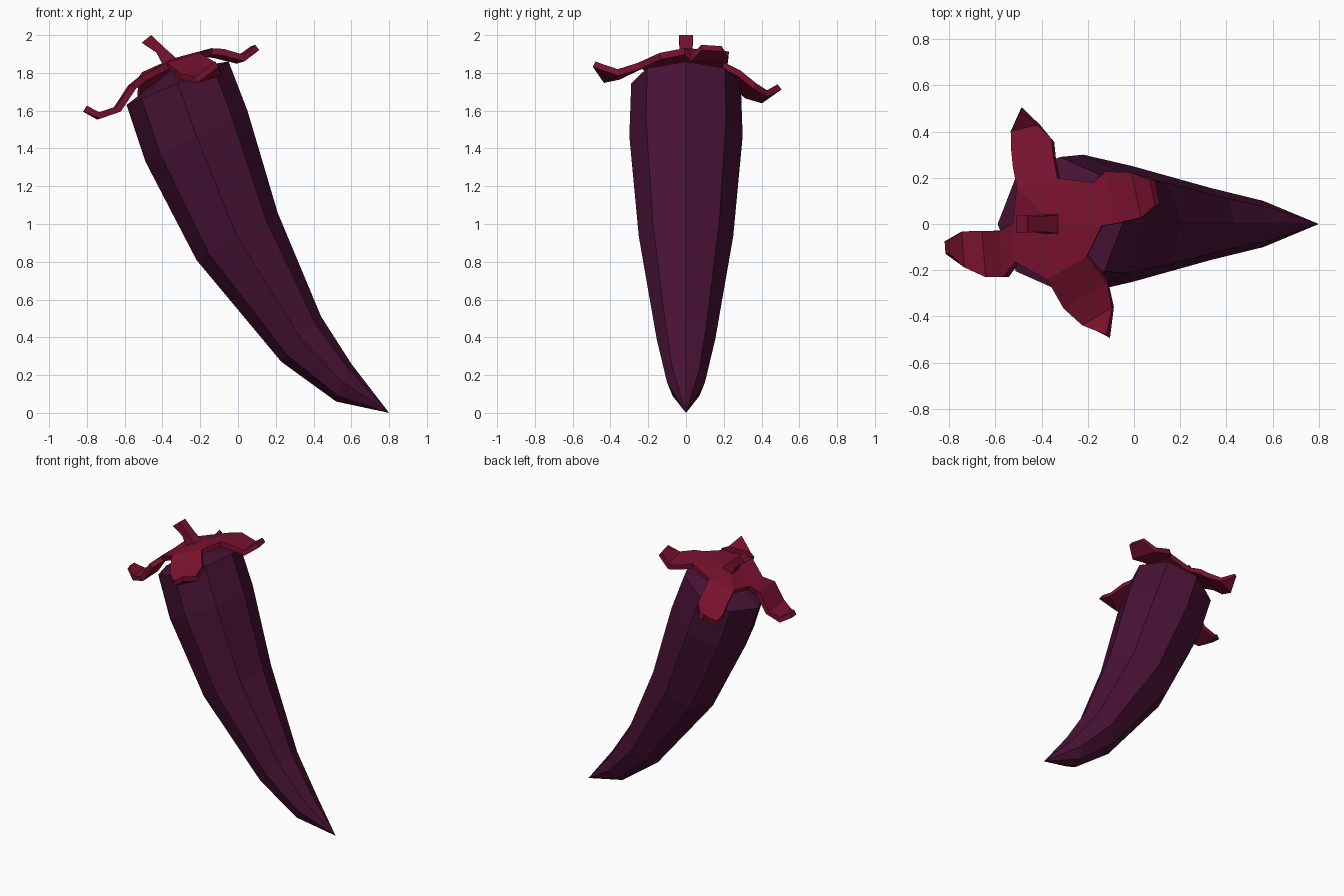
import bpy, bmesh, math
from mathutils import Vector

if "Cube" in bpy.data.objects:
    bpy.data.objects.remove(bpy.data.objects["Cube"])


def material(name, rgb):
    m = bpy.data.materials.new(name)
    m.diffuse_color = (*rgb, 1)
    m.use_nodes = True
    m.node_tree.nodes["Principled BSDF"].inputs["Base Color"].default_value = m.diffuse_color
    return m


def make_object(name, bm, mat):
    me = bpy.data.meshes.new(name)
    bm.to_mesh(me)
    bm.free()
    me.materials.append(mat)
    ob = bpy.data.objects.new(name, me)
    bpy.context.collection.objects.link(ob)
    return ob


def loft(name, sections, sides, phase, start, end, mat):
    """Elliptic rings (cx, cz, ux, uz, half_y); ends closed to a point."""
    bm = bmesh.new()
    rings = []
    for cx, cz, ux, uz, hy in sections:
        ring = []
        for i in range(sides):
            a = phase + 2 * math.pi * i / sides
            c, s = math.cos(a), math.sin(a)
            ring.append(bm.verts.new((cx + ux * c, hy * s, cz + uz * c)))
        rings.append(ring)
    for r0, r1 in zip(rings, rings[1:]):
        for i in range(sides):
            j = (i + 1) % sides
            bm.faces.new((r0[i], r0[j], r1[j], r1[i]))
    for ring, apex in ((rings[0], start), (rings[-1], end)):
        p = bm.verts.new((apex[0], 0, apex[1]))
        for i in range(sides):
            bm.faces.new((ring[i], ring[(i + 1) % sides], p))
    bmesh.ops.recalc_face_normals(bm, faces=bm.faces)
    return make_object(name, bm, mat)


purple = material("purple_skin", (0.065, 0.006, 0.036))
red = material("crimson_calyx", (0.19, 0.006, 0.028))

# Curved eight-sided pepper body
loft("pepper_body", [
    (-0.32, 1.745, 0.27, 0.115, 0.29),
    (-0.22, 1.465, 0.27, 0.135, 0.30),
    (-0.005, 0.935, 0.215, 0.125, 0.25),
    (0.335, 0.39, 0.105, 0.12, 0.155),
    (0.56, 0.16, 0.04, 0.10, 0.10),
], 8, 0, (-0.36, 1.81), (0.80, 0.0), purple)

# Short bent square stem
k = math.sqrt(2)
loft("stem", [
    (-0.355, 1.85, 0.035 * k, 0.022 * k, 0.042 * k),
    (-0.405, 1.915, 0.027 * k, 0.008 * k, 0.035 * k),
    (-0.485, 1.98, 0.025 * k, 0.02 * k, 0.036 * k),
], 4, math.pi / 4, (-0.355, 1.85), (-0.485, 1.98), red)

# Four-lobed calyx: lobe stations (x, y, z, half width), counter-clockwise
lobes = [
    [(-0.42, 0.18, 1.83, 0.09), (-0.437, 0.27, 1.785, 0.09),
     (-0.445, 0.35, 1.72, 0.09), (-0.475, 0.415, 1.69, 0.06), (-0.49, 0.485, 1.74, 0)],
    [(-0.52, -0.08, 1.78, 0.085), (-0.575, -0.13, 1.735, 0.10),
     (-0.65, -0.13, 1.62, 0.10), (-0.74, -0.11, 1.59, 0.078), (-0.80, -0.10, 1.625, 0.027)],
    [(-0.29, -0.19, 1.88, 0.10), (-0.21, -0.31, 1.825, 0.11),
     (-0.16, -0.40, 1.80, 0.075), (-0.12, -0.48, 1.86, 0)],
    [(-0.16, 0.085, 1.925, 0.095), (-0.10, 0.115, 1.92, 0.115),
     (0.01, 0.125, 1.89, 0.10), (0.08, 0.135, 1.945, 0.055)],
]
bm = bmesh.new()
rim = []
for lobe in lobes:
    d = Vector(lobe[-1][:2]) - Vector(lobe[0][:2])
    d.normalize()
    side = Vector((-d.y, d.x, -0.3 * d.y))
    prev = None
    for x, y, z, w in lobe:
        p = Vector((x, y, z))
        if w:
            pair = [bm.verts.new(p - side * w), bm.verts.new(p + side * w)]
        else:
            pair = [bm.verts.new(p)]
        if prev:
            bm.faces.new([prev[0], *pair, prev[1]])
        else:
            rim += pair
        prev = pair
hub = bm.verts.new((-0.35, 0, 1.875))
for i, v in enumerate(rim):
    bm.faces.new((hub, v, rim[(i + 1) % len(rim)]))
bm.normal_update()
calyx = make_object("calyx", bm, red)
thick = calyx.modifiers.new("thickness", 'SOLIDIFY')
thick.thickness = 0.035
thick.offset = -1
